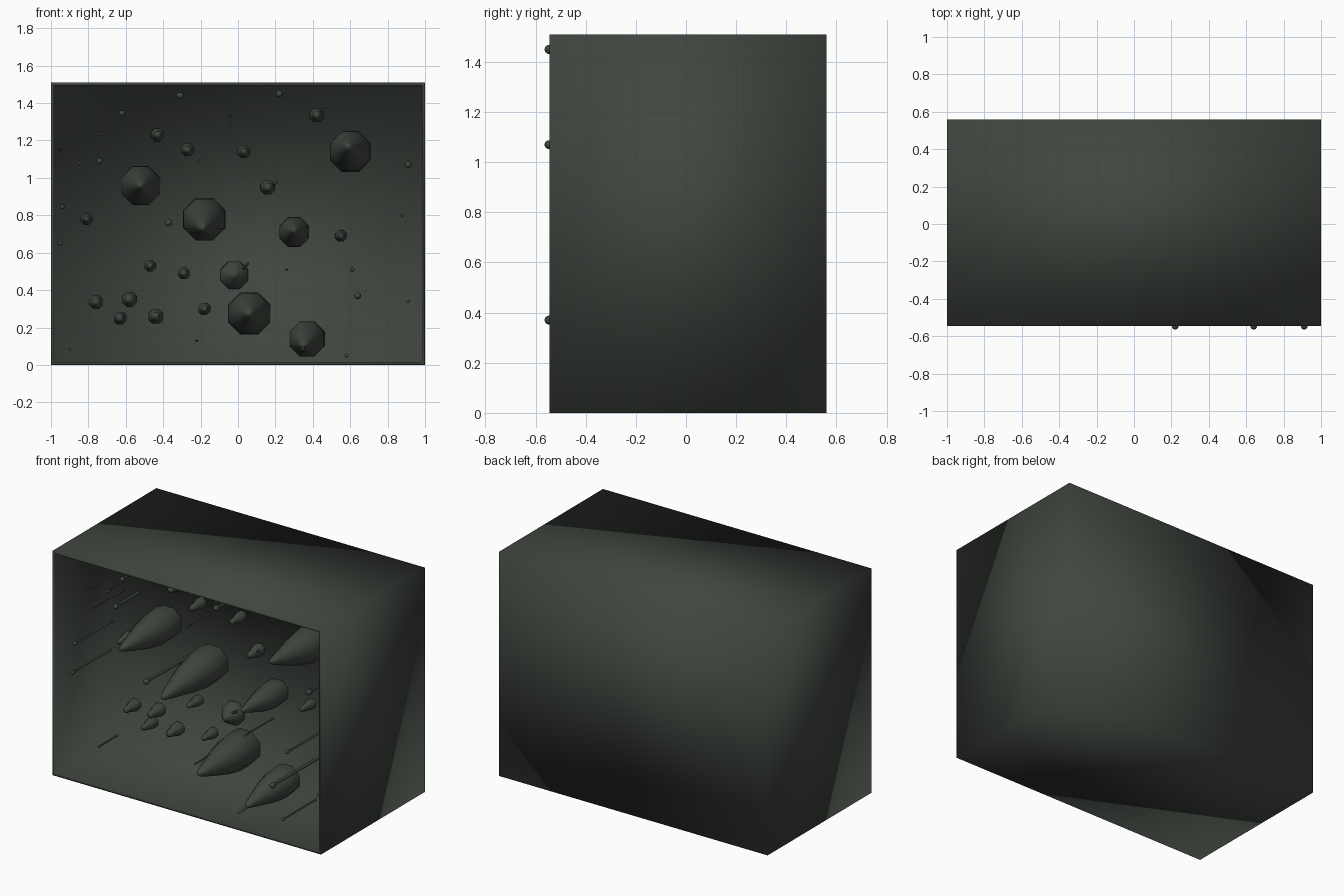
import bpy, bmesh, math

if "Cube" in bpy.data.objects:
    bpy.data.objects.remove(bpy.data.objects["Cube"])

FRONT, BACK, H = -0.545, 0.56, 1.51   # outer case
WALL = 0.0                            # recessed inner wall
RIM = 0.022

mat = bpy.data.materials.new("dark green grey")
mat.diffuse_color = (0.050, 0.060, 0.049, 1)
mat.use_nodes = True
mat.node_tree.nodes["Principled BSDF"].inputs["Base Color"].default_value = mat.diffuse_color


def finish(name, bm):
    bmesh.ops.recalc_face_normals(bm, faces=bm.faces)
    me = bpy.data.meshes.new(name)
    bm.to_mesh(me)
    bm.free()
    me.materials.append(mat)
    for p in me.polygons:
        p.use_smooth = True
    ob = bpy.data.objects.new(name, me)
    bpy.context.collection.objects.link(ob)
    return ob


# Case: a closed box whose front is inset and pushed back into a cavity
bm = bmesh.new()
bmesh.ops.create_cube(bm, size=1)
for v in bm.verts:
    v.co.x *= 2
    v.co.y = FRONT if v.co.y < 0 else BACK
    v.co.z = 0 if v.co.z < 0 else H
front = min(bm.faces, key=lambda f: f.calc_center_median().y)
bmesh.ops.inset_region(bm, faces=[front], thickness=RIM)
ext = bmesh.ops.extrude_discrete_faces(bm, faces=[front])["faces"][0]
for v in ext.verts:
    v.co.y = WALL
finish("open_case", bm)


def lathe(bm, x, z, profile, sides=8, lean=(0, 0)):
    """Spin (y, radius) points about a y axis; first point is on the wall."""
    y0, y1 = profile[0][0], profile[-1][0]
    rings = []
    for y, r in profile:
        t = ((y - y0) / (y1 - y0)) ** 2
        cx, cz = x + lean[0] * t, z + lean[1] * t
        if r == 0:
            rings.append([bm.verts.new((cx, y, cz))] * sides)
        else:
            rings.append([bm.verts.new((cx + r * math.cos((i + .5) * math.tau / sides), y,
                                        cz + r * math.sin((i + .5) * math.tau / sides)))
                          for i in range(sides)])
    for a, b in zip(rings, rings[1:]):
        for i in range(sides):
            j = (i + 1) % sides
            quad = [a[i], a[j], b[j], b[i]]
            bm.faces.new(list(dict.fromkeys(quad)))


# Large drops: x, z, radius, depth of the tip behind the front, lean of the tip
SHAPE = [(0, .9), (.12, 1), (.28, .97), (.48, .8), (.68, .55), (.85, .33), (.96, .16), (1, 0)]
large = [(-.52, .96, .113, .03, (0, 0)), (-.18, .78, .123, 0, (-.01, -.05)),
         (.60, 1.14, .118, .04, (-.01, .03)), (.30, .71, .086, .15, (0, .01)),
         (-.02, .48, .08, .42, (0, 0)), (.06, .275, .122, .03, (0, 0)),
         (.37, .14, .102, .12, (-.02, -.04))]
bm = bmesh.new()
for x, z, r, d, lean in large:
    tip = FRONT + d
    lathe(bm, x, z, [(WALL + t * (tip - WALL) + (.01 if t == 0 else 0), k * r)
                     for t, k in SHAPE], lean=lean)
finish("large_drops", bm)

# Small drops: broad foot, waist and rounded head
small = [(-.43, 1.23, .037), (-.27, 1.15, .037), (.03, 1.14, .036), (.42, 1.335, .04),
         (.16, .95, .042), (.55, .69, .033), (-.81, .78, .034), (-.47, .53, .033),
         (-.29, .49, .034), (-.18, .30, .035), (-.76, .335, .039), (-.63, .25, .037),
         (-.58, .35, .043), (-.44, .26, .043)]
bm = bmesh.new()
for x, z, r in small:
    lathe(bm, x, z, [(WALL + .01, r), (WALL - .03, r), (WALL - .06, r * .75),
                     (WALL - .085, r * .6), (WALL - .11, r * .5), (WALL - .125, 0)])
finish("small_drops", bm)

# Thin strands with a bead at the end: x, z, bead radius, depth behind the front
strands = [(-.62, 1.345, .017, .2), (-.31, 1.44, .02, .3), (.22, 1.45, .02, 0),
           (-.74, 1.09, .018, .3), (-.37, .76, .02, .1), (.64, .37, .02, 0),
           (.91, 1.07, .02, 0), (-.95, .65, .014, .14), (-.94, .845, .014, .15),
           (-.73, 1.46, .009, .2), (-.73, 1.235, .01, .2), (-.85, 1.08, .01, .2),
           (-.18, 1.32, .008, .3), (-.04, 1.33, .006, .3), (-.04, 1.28, .006, .3),
           (-.21, 1.09, .009, .3), (.88, .80, .009, .2), (.91, .34, .01, .1),
           (.26, .51, .009, .25), (.61, .51, .014, .2), (.58, .05, .012, .2),
           (-.90, .085, .008, .35), (-.22, .13, .005, .4), (-.95, 1.15, .006, .3),
           (-.58, 1.39, .006, .3)]
bm = bmesh.new()
for x, z, r, d in strands:
    y = FRONT + d
    rod = max(.45 * r, .005)
    bead = [(y + r * math.cos(a * math.pi / 5), r * math.sin(a * math.pi / 5)) for a in range(1, 5)]
    lathe(bm, x, z, [(WALL + .01, rod * 1.3), (y + 2.5 * r, rod)] + bead + [(y - r, 0)])
finish("strands", bm)

# Side shoots seen leaning off a few drops
bm = bmesh.new()
for x, z, d0, d1, lean in [(.02, .51, .54, .40, (.04, .04)), (.36, .10, .2, .05, (-.02, -.02)),
                           (.18, .96, .54, .45, (.03, .02)), (.43, 1.35, .54, .45, (.03, .02))]:
    lathe(bm, x, z, [(FRONT + d0 + (d1 - d0) * t, k) for t, k in
                     ((0, .008), (.5, .008), (.9, .008), (1, 0))], lean=lean)
finish("side_shoots", bm)
